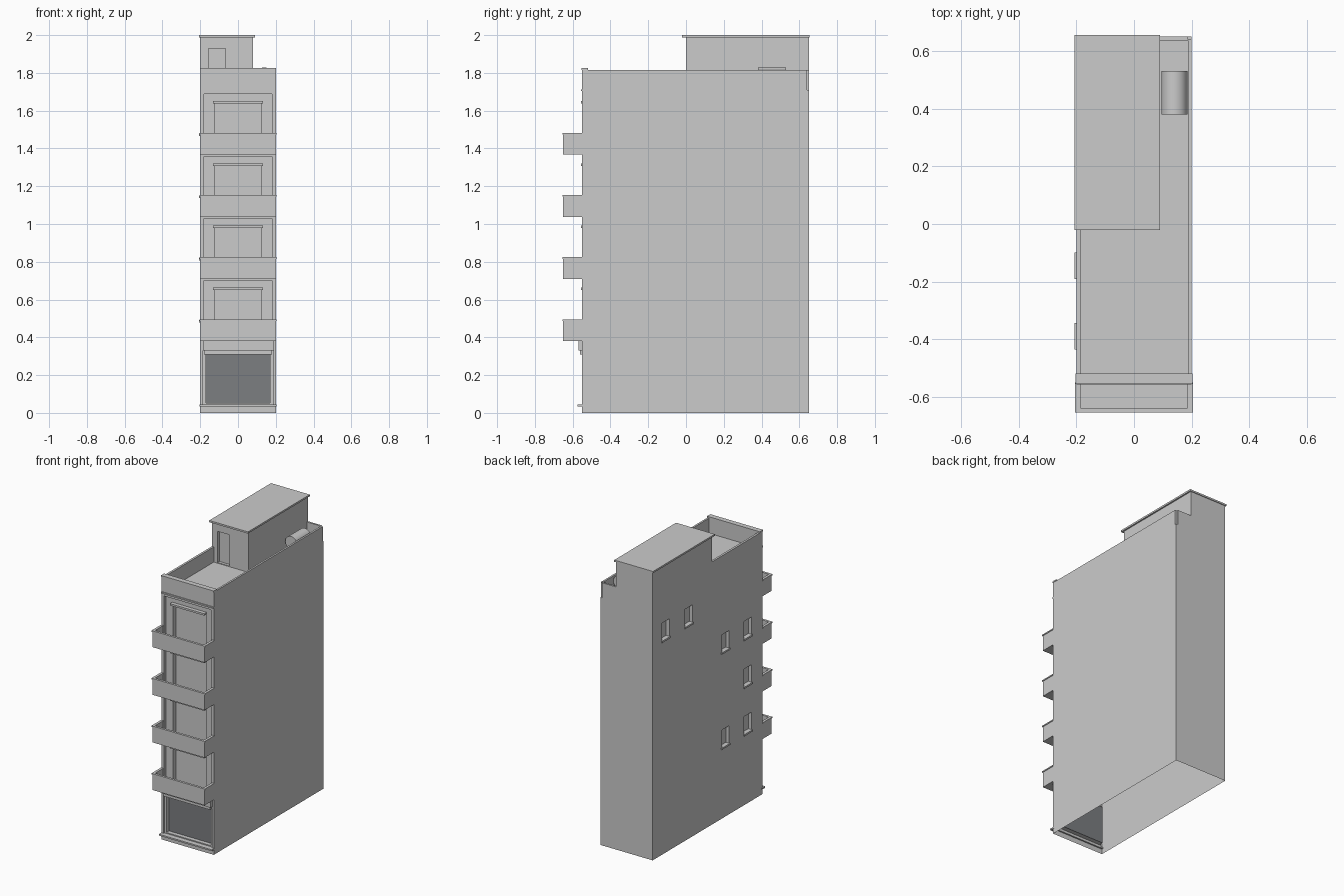
import bpy, bmesh, math
from mathutils import Matrix, Vector

if "Cube" in bpy.data.objects:
    bpy.data.objects.remove(bpy.data.objects["Cube"])


def boxes(name, *specs):
    """One object from boxes given as (x0, x1, y0, y1, z0, z1)."""
    bm = bmesh.new()
    for x0, x1, y0, y1, z0, z1 in specs:
        mid = Vector(((x0 + x1) / 2, (y0 + y1) / 2, (z0 + z1) / 2))
        size = Matrix.Diagonal((x1 - x0, y1 - y0, z1 - z0, 1))
        bmesh.ops.create_cube(bm, size=1, matrix=Matrix.Translation(mid) @ size)
    mesh = bpy.data.meshes.new(name)
    bm.to_mesh(mesh)
    bm.free()
    ob = bpy.data.objects.new(name, mesh)
    bpy.context.collection.objects.link(ob)
    return ob


def cut(ob, *cutters):
    """Subtract the cutters, bake the result and remove the cutters."""
    for c in cutters:
        c.hide_render = True
        m = ob.modifiers.new("cut", 'BOOLEAN')
        m.operation, m.solver, m.object = 'DIFFERENCE', 'EXACT', c
    bpy.context.view_layer.update()
    dg = bpy.context.evaluated_depsgraph_get()
    mesh = bpy.data.meshes.new_from_object(ob.evaluated_get(dg))
    ob.modifiers.clear()
    ob.data = mesh
    for c in cutters:
        bpy.data.objects.remove(c)


FRONT, BACK, DECK = -0.55, 0.65, 1.71
floors = [0.38 + 0.329 * i for i in range(4)]
# side windows: (y centre, sill height)
side_windows = [(0.507, 1.475), (0.254, 1.475), (-0.145, 1.145), (-0.39, 1.145),
                (-0.39, 0.815), (-0.145, 0.487), (-0.39, 0.487)]

# main body with recessed bays, windows and shop opening
body = boxes("building_body", (-0.2, 0.2, FRONT, BACK, 0, DECK))
bays = [(-0.18, 0.18, -0.6, -0.53, z + 0.02, z + 0.32) for z in floors]
bays += [(-0.185, 0.185, -0.6, -0.54, 0.045, 0.33)]
bays += [(-0.25, -0.175, y - 0.04, y + 0.04, z, z + 0.125) for y, z in side_windows]
panes = [(-0.125, 0.125, -0.61, -0.50, z + 0.02, z + 0.27) for z in floors]
panes += [(-0.17, 0.17, -0.61, -0.51, 0.052, 0.31)]
cut(body, boxes("bay_cutter", *bays), boxes("pane_cutter", *panes))

# the shell is open underneath and behind the shop front
bm = bmesh.new()
bm.from_mesh(body.data)
gone = []
for f in bm.faces:
    c = f.calc_center_median()
    if c.z < 1e-4 or (abs(c.y + 0.51) < 1e-3 and abs(f.normal.y) > 0.9 and c.z < 0.33):
        gone.append(f)
bmesh.ops.delete(bm, geom=gone, context='FACES')
bm.to_mesh(body.data)
bm.free()

# dark shop front
door = boxes("shop_front", (-0.17, 0.17, -0.511, -0.509, 0.052, 0.31))
dark = bpy.data.materials.new("dark_grey")
dark.diffuse_color = (0.2, 0.21, 0.22, 1)
dark.use_nodes = True
dark.node_tree.nodes["Principled BSDF"].inputs["Base Color"].default_value = dark.diffuse_color
door.data.materials.append(dark)
boxes("shop_sign_board", (-0.185, 0.19, -0.57, FRONT, 0.33, 0.38))
boxes("shop_lintel", (-0.18, 0.18, -0.562, -0.53, 0.31, 0.33))
boxes("shop_step", (-0.203, 0.203, -0.575, -0.54, 0.035, 0.045))

# balconies with window lintels
for i, z in enumerate(floors, 1):
    t = z + 0.107
    boxes(f"balcony_{i}",
          (-0.2, 0.2, -0.65, FRONT, z, z + 0.02),
          (-0.2, 0.2, -0.65, -0.64, z + 0.02, t),
          (-0.2, -0.188, -0.64, FRONT, z + 0.02, t),
          (0.188, 0.2, -0.64, FRONT, z + 0.02, t))
    boxes(f"balcony_rail_{i}",
          (-0.204, 0.204, -0.654, -0.638, t, t + 0.008),
          (-0.204, -0.186, -0.638, FRONT, t, t + 0.008),
          (0.186, 0.204, -0.638, FRONT, t, t + 0.008))
    boxes(f"window_lintel_{i}", (-0.132, 0.132, -0.556, -0.53, z + 0.27, z + 0.283))

# sills of the side windows
for i, (y, z) in enumerate(side_windows, 1):
    boxes(f"side_sill_{i}", (-0.206, -0.175, y - 0.046, y + 0.046, z - 0.008, z + 0.004))

# roof parapet and cornice
boxes("roof_parapet",
      (-0.2, 0.2, FRONT, -0.52, DECK, 1.815),
      (-0.2, -0.185, -0.52, 0, DECK, 1.815),
      (0.187, 0.2, -0.52, 0.64, DECK, 1.815),
      (0.08, 0.187, 0.637, BACK, DECK, 1.815))
boxes("front_coping", (-0.202, 0.202, -0.554, -0.518, 1.815, 1.825))
boxes("front_cornice", (-0.2, 0.2, -0.557, FRONT, 1.703, 1.713))

# roof room with door recess and overhanging slab
room = boxes("roof_room", (-0.2, 0.08, 0, BACK, DECK, 1.988))
cut(room, boxes("roof_door_cutter", (-0.155, -0.065, -0.05, 0.02, 1.715, 1.93)))
boxes("roof_slab", (-0.206, 0.09, -0.02, 0.655, 1.988, 2.0))

# water tank lying on two supports
bpy.ops.mesh.primitive_cylinder_add(vertices=32, radius=0.045, depth=0.15,
                                    location=(0.14, 0.455, 1.784),
                                    rotation=(math.pi / 2, 0, 0))
tank = bpy.context.object
tank.name = "water_tank"
bpy.ops.object.shade_smooth_by_angle()
boxes("tank_supports", *[(0.115, 0.165, y, y + 0.015, DECK, 1.75) for y in (0.4, 0.495)])
